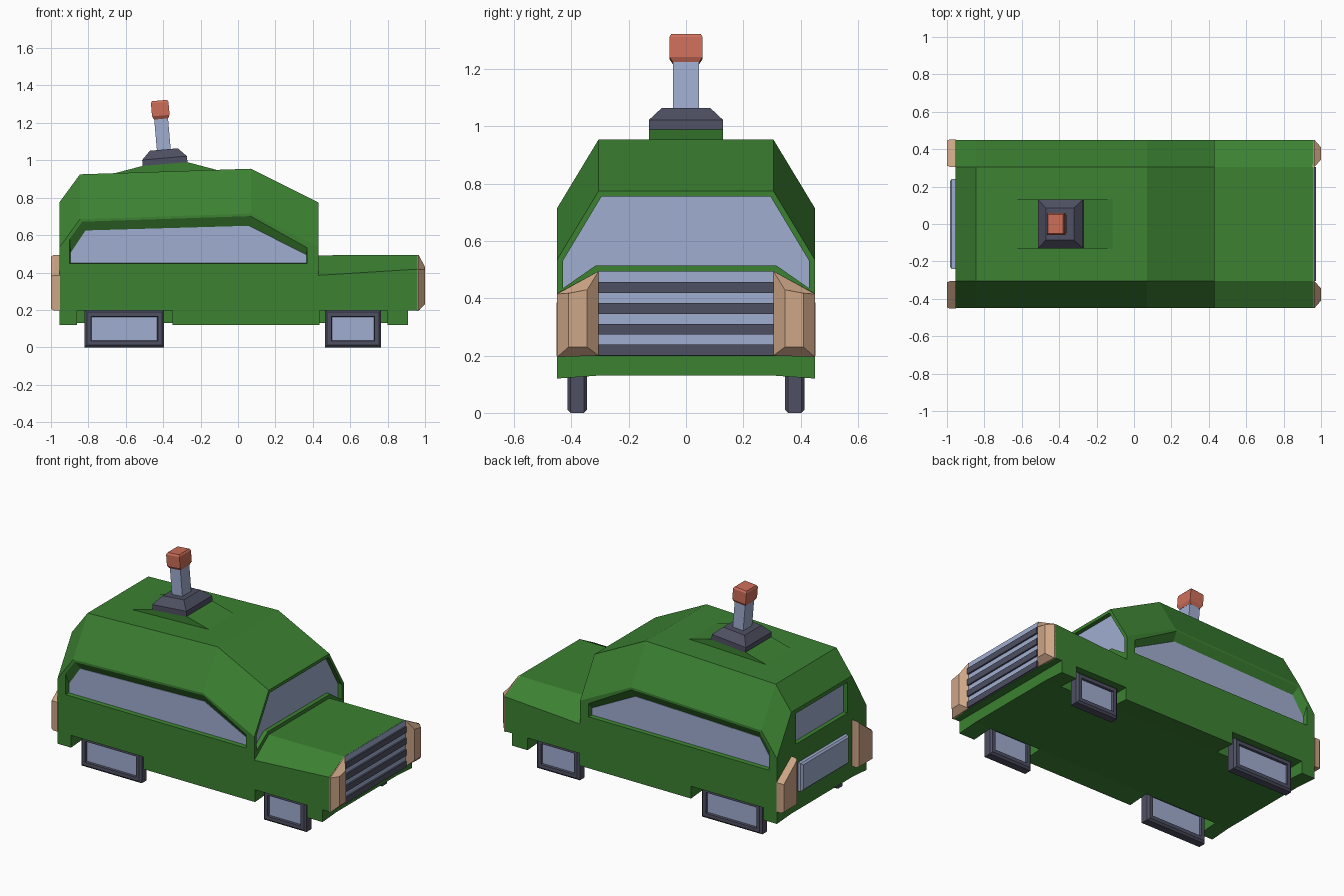
import bpy, bmesh
from mathutils import Matrix
from math import radians

if "Cube" in bpy.data.objects:
    bpy.data.objects.remove(bpy.data.objects["Cube"])


def material(name, rgb):
    m = bpy.data.materials.new(name)
    m.diffuse_color = (*rgb, 1)
    m.use_nodes = True
    m.node_tree.nodes["Principled BSDF"].inputs["Base Color"].default_value = m.diffuse_color
    return m


GREEN = material("green_paint", (.045, .22, .032))
BLUE = material("blue_glass", (.35, .42, .63))
DARK = material("dark_rubber", (.076, .08, .122))
TAN = material("tan_lamp", (.61, .38, .24))
RED = material("red_lamp", (.61, .155, .10))


def loft(name, rings, mat, cap_mat=None, matrix=None):
    """Skin a list of equal-length point rings and cap both ends."""
    bm = bmesh.new()
    vs = [[bm.verts.new(p) for p in r] for r in rings]
    n = len(rings[0])
    for a, b in zip(vs, vs[1:]):
        for i in range(n):
            j = (i + 1) % n
            bm.faces.new((a[i], a[j], b[j], b[i]))
    for cap in (vs[0], vs[-1]):
        bm.faces.new(cap).material_index = 1 if cap_mat else 0
    bmesh.ops.remove_doubles(bm, verts=bm.verts, dist=1e-5)
    bmesh.ops.recalc_face_normals(bm, faces=bm.faces)
    if matrix:
        bm.transform(matrix)
    me = bpy.data.meshes.new(name)
    bm.to_mesh(me)
    bm.free()
    for m in (mat, cap_mat):
        if m:
            me.materials.append(m)
    ob = bpy.data.objects.new(name, me)
    bpy.context.collection.objects.link(ob)
    return ob


def along_x(x, yz):
    return [(x, y, z) for y, z in yz]


def along_y(y, xz):
    return [(x, y, z) for x, z in xz]


def rect(x0, x1, z0, z1, d=0):
    return [(x0 + d, z0 + d), (x1 - d, z0 + d), (x1 - d, z1 - d), (x0 + d, z1 - d)]


def box(name, x0, x1, y0, y1, z0, z1, mat):
    r = rect(x0, x1, z0, z1)
    return loft(name, [along_y(y0, r), along_y(y1, r)], mat)


def cut(target, cutter):
    mod = target.modifiers.new("cut", 'BOOLEAN')
    mod.operation, mod.solver, mod.object = 'DIFFERENCE', 'EXACT', cutter
    bpy.context.view_layer.objects.active = target
    bpy.ops.object.modifier_apply(modifier=mod.name)
    bpy.data.objects.remove(cutter)


# Body: cross-sections from the tail to the nose
def section(x, top, shoulder):
    half = [(.31, .13), (.45, .12), (.45, shoulder), (.305, top)]
    return along_x(x, half + [(-y, z) for y, z in reversed(half)])


body = loft("body", [section(-.955, .775, .535), section(-.845, .925, .685),
                     section(.07, .955, .715), section(.43, .775, .535),
                     section(.43, .492, .385), section(.96, .495, .418)], GREEN)
cut(body, box("nose_cutter", .91, 1.1, -.6, .6, 0, .198, GREEN))

# Side windows with a sloping upper rim, wheel wells and wheels
pane = [(-.895, .45), (.365, .45), (.365, .495), (.06, .65), (-.815, .625), (-.895, .505)]
rim = [(-.9, .447), (.37, .447), (.37, .535), (.065, .705), (-.835, .675), (-.9, .585)]
for s, side in ((-1, "right"), (1, "left")):
    cut(body, loft("window_cutter", [along_y(s * .42, pane), along_y(s * .452, rim)], GREEN))
    loft(side + "_window", [along_y(s * .412, pane), along_y(s * .423, pane)], BLUE)
    for end, well, x0, x1 in (("rear", (-.86, -.35), -.82, -.395),
                              ("front", (.435, .80), .465, .765)):
        cut(body, box("well_cutter", *well, s * .31, s * .5, 0, .198, GREEN))
        steps = ((.357, .037), (.345, .034), (.345, .012), (.356, 0),
                 (.403, 0), (.414, .012), (.414, .034), (.402, .037))
        loft(f"{side}_{end}_wheel",
             [along_y(s * y, rect(x0, x1, 0, .2, d)) for y, d in steps], DARK, BLUE)

# Windshield
half = [(.315, .515), (.43, .435), (.43, .53), (.295, .755)]
shield = half + [(-y, z) for y, z in reversed(half)]
cut(body, loft("shield_cutter", [along_x(.40, shield), along_x(.45, shield)], GREEN))
loft("windshield", [along_x(.39, shield), along_x(.403, shield)], BLUE)

# Rear window and tail plate
cut(body, box("rear_cutter", -1.1, -.925, -.26, .26, .555, .75, GREEN))
box("rear_window", -.928, -.915, -.26, .26, .555, .75, BLUE)
plate = [(-.24, .25), (.24, .25), (.24, .43), (-.24, .43)]
small = [(y * .95, .34 + (z - .34) * .88) for y, z in plate]
loft("tail_plate", [along_x(-.95, plate), along_x(-.975, plate), along_x(-.985, small)], BLUE)

# Grille
box("grille_panel", .95, .964, -.305, .305, .2, .494, BLUE)
for i in range(4):
    z = .2 + i * .073
    box(f"grille_slat_{i + 1}", .955, .974, -.305, .305, z, z + .038, DARK)

# Headlights and tail lights
for s, side in ((-1, "right"), (1, "left")):
    base = [(s * .305, .2), (s * .45, .195), (s * .45, .415), (s * .305, .495)]
    tip = [(s * .345, .23), (s * .41, .23), (s * .41, .418), (s * .345, .43)]
    loft(side + "_headlight", [along_x(.955, base), along_x(.965, base), along_x(1, tip)], TAN)
    tail = [(s * .305, .198), (s * .453, .198), (s * .453, .385), (s * .305, .495)]
    back = [(s * .312, .205), (s * .445, .205), (s * .445, .38), (s * .312, .485)]
    loft(side + "_tail_light", [along_x(-.953, tail), along_x(-.985, tail), along_x(-1, back)], TAN)

# Roof hump under the beacon
hump = [(-.67, .922), (-.67, .928), (-.51, .97), (-.27, .99), (-.1, .945), (-.1, .93)]
loft("roof_hump", [along_y(-.13, hump), along_y(.13, hump)], GREEN)

# Beacon, leaning back slightly
lean = Matrix.Translation((-.39, 0, .98)) @ Matrix.Rotation(radians(-5), 4, 'Y')


def stack(name, levels, mat):
    rings = [[(a, b, z), (-a, b, z), (-a, -b, z), (a, -b, z)] for a, b, z in levels]
    loft(name, rings, mat, matrix=lean)


stack("beacon_base", [(.12, .13, -.002), (.12, .13, .032), (.075, .085, .078)], DARK)
stack("beacon_post", [(.037, .045, .07), (.037, .045, .25)], BLUE)
stack("beacon_lamp", [(.038, .046, .242), (.047, .058, .26), (.047, .058, .33),
                      (.041, .051, .341)], RED)
